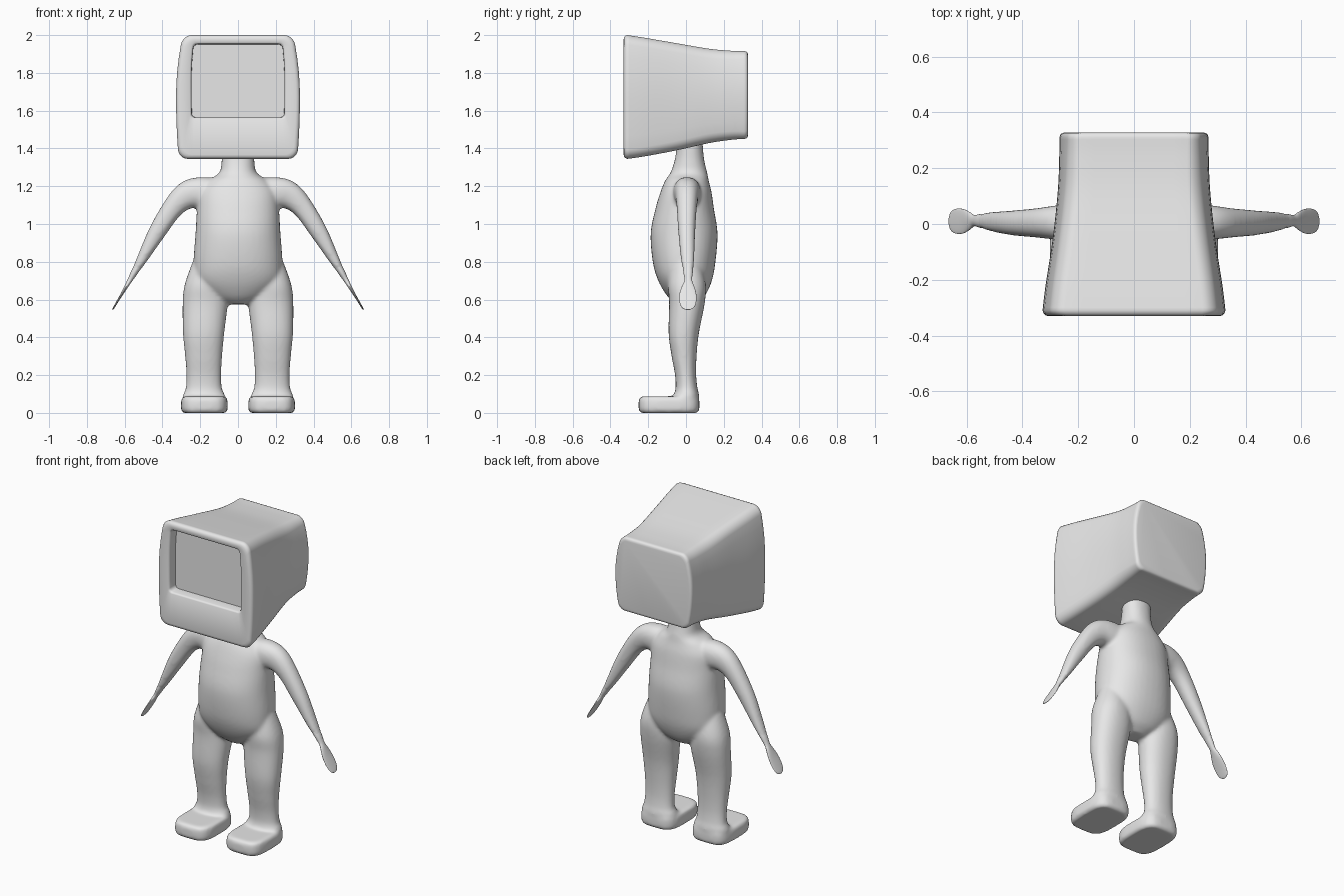
import bpy, bmesh, math
from mathutils import Vector

if "Cube" in bpy.data.objects:
    bpy.data.objects.remove(bpy.data.objects["Cube"])

grey = bpy.data.materials.new("plain grey")
grey.diffuse_color = (0.8, 0.8, 0.8, 1)
grey.use_nodes = True
grey.node_tree.nodes["Principled BSDF"].inputs["Base Color"].default_value = grey.diffuse_color


def spline(rows, steps):
    """Catmull-Rom through rows of numbers."""
    out = []
    for i in range(len(rows) - 1):
        p = [rows[max(i - 1, 0)], rows[i], rows[i + 1], rows[min(i + 2, len(rows) - 1)]]
        for k in range(steps):
            t = k / steps
            out.append([0.5 * (2 * b + (c - a) * t + (2 * a - 5 * b + 4 * c - d) * t * t
                               + (3 * b - a - 3 * c + d) * t ** 3) for a, b, c, d in zip(*p)])
    out.append(list(rows[-1]))
    return out


def loft(bm, rings):
    """Closed skin over rings of points."""
    vs = [[bm.verts.new(p) for p in r] for r in rings]
    n = len(vs[0])
    for a, b in zip(vs, vs[1:]):
        for i in range(n):
            bm.faces.new((a[i], a[(i + 1) % n], b[(i + 1) % n], b[i]))
    bm.faces.new(vs[0])
    bm.faces.new(vs[-1])


def limb(bm, rows, side=1, power=2.2, steps=6, n=40):
    """Row: centre x, y, z, half width, half depth, tilt in degrees."""
    rings = []
    for x, y, z, a, b, tilt in spline(rows, steps):
        ring, u = [], math.radians(tilt)
        for i in range(n):
            c, s = math.cos(2 * math.pi * i / n), math.sin(2 * math.pi * i / n)
            c = math.copysign(abs(c) ** (2 / power), c) * a
            s = math.copysign(abs(s) ** (2 / power), s) * b
            ring.append(Vector((side * (x + c * math.cos(u)), y + s, z + c * math.sin(u))))
        rings.append(ring)
    loft(bm, rings)


def finish(bm, name, angle=None):
    bmesh.ops.recalc_face_normals(bm, faces=bm.faces)
    me = bpy.data.meshes.new(name)
    bm.to_mesh(me)
    bm.free()
    ob = bpy.data.objects.new(name, me)
    bpy.context.collection.objects.link(ob)
    me.materials.append(grey)
    for p in me.polygons:
        p.use_smooth = True
    if angle:
        bpy.ops.object.select_all(action='DESELECT')
        ob.select_set(True)
        bpy.context.view_layer.objects.active = ob
        bpy.ops.object.shade_smooth_by_angle(angle=math.radians(angle))
    return ob


# body: torso and neck, legs, feet and arms fused by a voxel remesh
bm = bmesh.new()
limb(bm, [(0, y, z, a, b, 0) for z, a, y, b in (
    (1.46, .085, .02, .068), (1.40, .085, .02, .070), (1.33, .087, .018, .080),
    (1.27, .10, .015, .098), (1.23, .16, .005, .115), (1.17, .205, 0, .135),
    (1.08, .217, -.007, .155), (.95, .225, -.01, .177), (.80, .235, -.01, .166),
    (.70, .225, -.005, .142), (.62, .15, 0, .10), (.575, .06, 0, .05))])
for s in (1, -1):
    # leg
    limb(bm, [(x, y, z, a, b, 0) for z, x, a, y, b in (
        (.80, .14, .10, 0, .08), (.68, .172, .110, .005, .10), (.58, .174, .119, .005, .094),
        (.42, .182, .109, -.012, .080), (.30, .182, .098, -.010, .066), (.20, .181, .092, -.002, .056),
        (.13, .181, .096, .003, .058), (.09, .180, .112, .002, .068), (.04, .180, .11, 0, .066))], s)
    # foot
    limb(bm, [(.178, -.09, z, a, b, 0) for z, a, b in (
        (0, .112, .150), (.008, .120, .158), (.03, .124, .161), (.068, .122, .160),
        (.082, .117, .154), (.088, .107, .142))], s, power=3.6, steps=3)
    # arm
    limb(bm, [(.10, .005, 1.16, .080, .075, 90), (.20, .005, 1.165, .083, .072, 86),
              (.275, .005, 1.15, .073, .062, 66), (.345, .004, 1.085, .056, .053, 42),
              (.43, .004, .955, .046, .045, 33), (.505, .008, .82, .029, .036, 31),
              (.545, .011, .75, .019, .027, 31), (.57, .012, .71, .014, .021, 31)], s)
body = finish(bm, "body")
m = body.modifiers.new("fuse", 'REMESH')
m.mode, m.voxel_size, m.use_smooth_shade = 'VOXEL', 0.01, True
m = body.modifiers.new("soften", 'SMOOTH')
m.factor, m.iterations = 0.5, 8

# thin paddle hands
for s, name in ((1, "left_hand"), (-1, "right_hand")):
    bm = bmesh.new()
    limb(bm, [(.515, .009, .80, .020, .028, 31), (.548, .011, .745, .018, .025, 31),
              (.572, .012, .703, .013, .020, 31), (.590, .011, .672, .010, .032, 31),
              (.613, .010, .632, .007, .044, 31), (.640, .010, .587, .005, .044, 31),
              (.657, .010, .558, .004, .032, 31), (.664, .010, .546, .002, .010, 31)], s, power=2)
    finish(bm, name, 60)


def panel(y, z0, z1, mid, top, bot, r, inset=0):
    """Rounded rectangle with bulging sides, in the plane y."""
    z0, z1 = z0 + inset, z1 - inset
    mid, top, bot = mid - inset, top - inset, bot - inset
    zc, h = (z0 + z1) / 2, (z1 - z0) / 2
    corners = []
    for k, (sx, sz) in enumerate(((1, 1), (-1, 1), (-1, -1), (1, -1))):
        corners.append([(sx * (mid - r) + r * math.cos(math.pi / 2 * (k + j / 6)),
                         sz * (h - r) + r * math.sin(math.pi / 2 * (k + j / 6))) for j in range(7)])
    pts = []
    for k in range(4):
        a, b = corners[k][-1], corners[(k + 1) % 4][0]
        pts += corners[k]
        pts += [(a[0] + (b[0] - a[0]) * j / 8, a[1] + (b[1] - a[1]) * j / 8) for j in range(1, 8)]
    out = []
    for x, z in pts:
        t = z / h
        edge = top if t > 0 else bot
        out.append(Vector((x * (1 + (edge / mid - 1) * t * t), y, zc + z)))
    return out


# monitor head: recessed screen, front frame, tapered casing, flat back
shell = spline([(-.31, 1.345, 2.0, .328, .292, .314, .05), (-.22, 1.358, 1.986, .317, .282, .302, .05),
                (-.05, 1.390, 1.957, .291, .258, .275, .05), (.12, 1.428, 1.928, .273, .236, .250, .05),
                (.24, 1.446, 1.917, .268, .228, .242, .045), (.312, 1.451, 1.915, .267, .226, .240, .04)], 5)
first, last = shell[0][1:], shell[-1][1:]
screen = (1.56, 1.955, .25, .238, .248, .022)
rings = [panel(-.268, *screen, inset=.004), panel(-.318, *screen, inset=.003),
         panel(-.326, *screen), panel(-.33, *screen, inset=-.006)]
rings += [panel(y, *first, inset=i) for y, i in ((-.33, .022), (-.328, .012), (-.321, .004))]
rings += [panel(*row) for row in shell]
rings += [panel(y, *last, inset=i) for y, i in ((.321, .003), (.326, .009), (.328, .018))]
bm = bmesh.new()
loft(bm, rings)
finish(bm, "monitor_head", 40)
